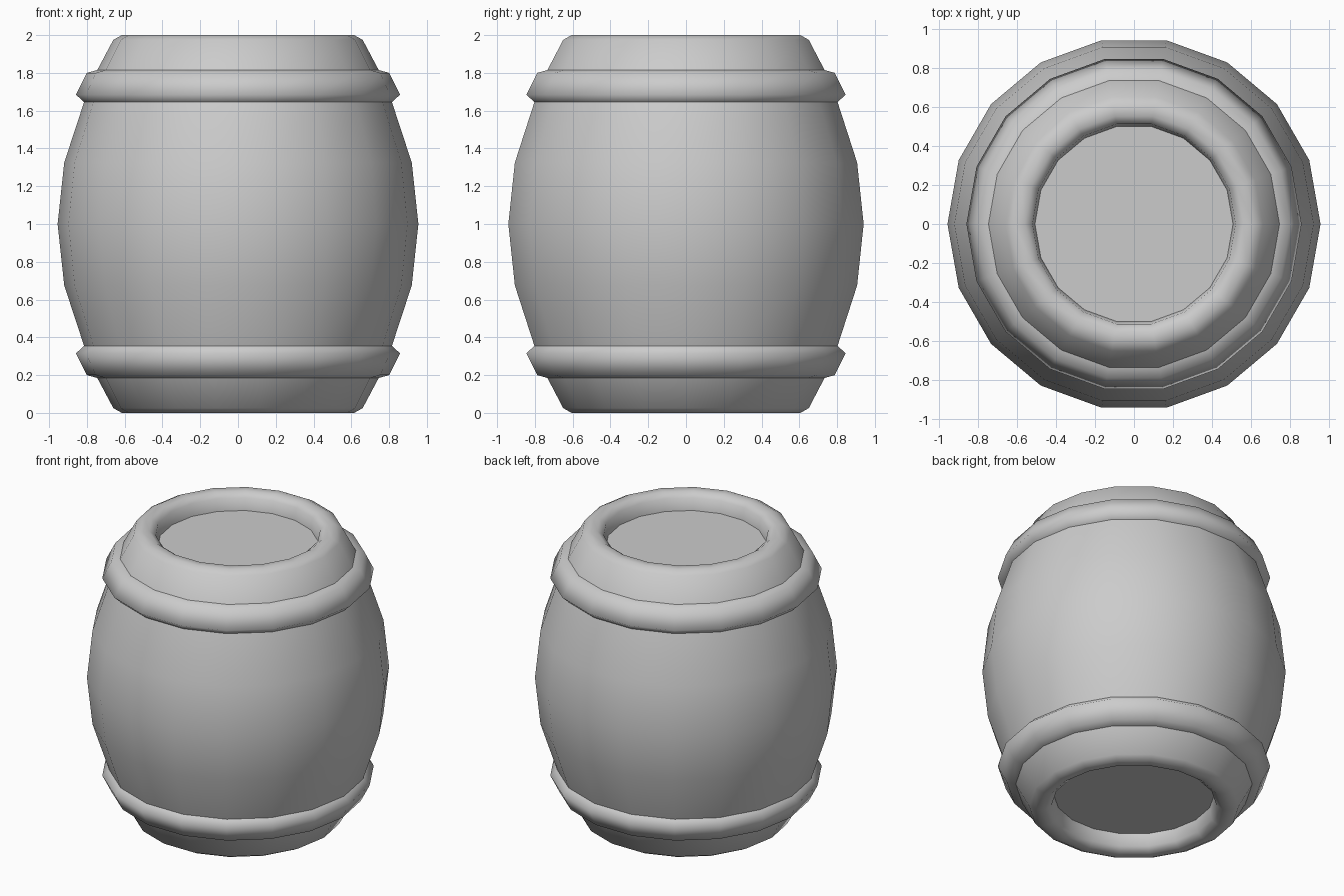
import bpy
import bmesh
from math import cos, sin, pi

if "Cube" in bpy.data.objects:
    bpy.data.objects.remove(bpy.data.objects["Cube"])

SIDES = 18


def lathe(name, profile, cap=None):
    """Revolve (radius, z) points, outer side listed upward; cap 'top'/'bottom' closes as a disc."""
    bm = bmesh.new()
    rings = [[bm.verts.new((r * cos(2 * pi * k / SIDES), r * sin(2 * pi * k / SIDES), z))
              for k in range(SIDES)] for r, z in profile]
    for a, b in zip(rings, rings[1:]):
        for k in range(SIDES):
            n = (k + 1) % SIDES
            bm.faces.new((a[k], a[n], b[n], b[k]))
    if cap == "top":
        bm.faces.new(rings[0])
    elif cap == "bottom":
        bm.faces.new(rings[0][::-1])
    for f in bm.faces:
        f.smooth = cap is None
    mesh = bpy.data.meshes.new(name)
    bm.to_mesh(mesh)
    bm.free()
    obj = bpy.data.objects.new(name, mesh)
    bpy.context.collection.objects.link(obj)
    return obj


def flip(profile):
    """Mirror a profile to the other end of the barrel."""
    return [(r, 2 - z) for r, z in reversed(profile)]


# Bulging side wall between the hoops
lathe("barrel_staves", [(0.815, 0.355), (0.92, 0.675), (0.955, 1.0),
                        (0.92, 1.325), (0.815, 1.645)])

# Hoop with a flared lower lip, and rounded end rim with a recessed inner wall
hoop = [(0.815, 1.645), (0.858, 1.685), (0.80, 1.80), (0.745, 1.815)]
rim = [(0.745, 1.815), (0.66, 1.975), (0.615, 2.0), (0.56, 2.0),
       (0.52, 1.97), (0.507, 1.887)]
lathe("upper_hoop", hoop)
lathe("lower_hoop", flip(hoop))
lathe("upper_rim", rim)
lathe("lower_rim", flip(rim))

# Flat recessed heads
lathe("barrel_top", [(0.507, 1.887)], cap="top")
lathe("barrel_bottom", [(0.507, 0.113)], cap="bottom")
